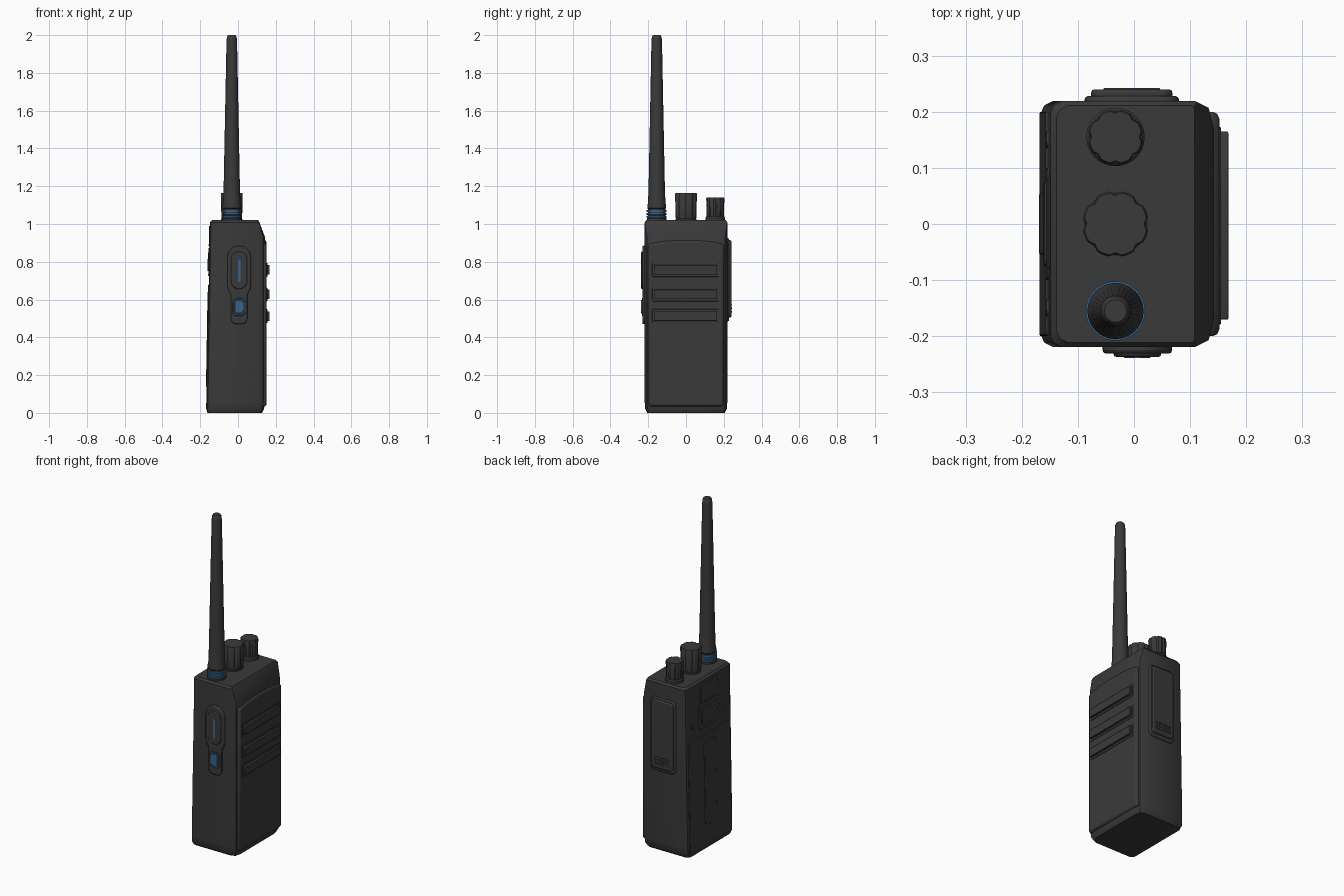
import bpy, bmesh, math
from math import sin, cos, pi, tau

if "Cube" in bpy.data.objects:
    bpy.data.objects.remove(bpy.data.objects["Cube"])


def material(name, rgb):
    m = bpy.data.materials.new(name)
    m.diffuse_color = (*rgb, 1)
    m.use_nodes = True
    m.node_tree.nodes["Principled BSDF"].inputs["Base Color"].default_value = m.diffuse_color
    return m


DARK = material("charcoal plastic", (0.042, 0.042, 0.042))
BLUE = material("blue accent", (0.035, 0.13, 0.27))


def finish(name, bm, mat, bevel=0.0, seg=2):
    bmesh.ops.recalc_face_normals(bm, faces=bm.faces)
    me = bpy.data.meshes.new(name)
    bm.to_mesh(me)
    bm.free()
    me.materials.append(mat)
    ob = bpy.data.objects.new(name, me)
    bpy.context.collection.objects.link(ob)
    if bevel:
        b = ob.modifiers.new("bevel", 'BEVEL')
        b.width, b.segments, b.limit_method = bevel, seg, 'ANGLE'
        b.angle_limit = math.radians(40)
    bpy.ops.object.select_all(action='DESELECT')
    ob.select_set(True)
    bpy.context.view_layer.objects.active = ob
    bpy.ops.object.shade_smooth_by_angle(angle=math.radians(32))
    return ob


def loft(name, rings, mat, bevel=0.0):
    """Skin closed rings of equal length and cap both ends."""
    bm = bmesh.new()
    vs = [[bm.verts.new(p) for p in r] for r in rings]
    n = len(rings[0])
    for a, b in zip(vs, vs[1:]):
        for i in range(n):
            j = (i + 1) % n
            bm.faces.new((a[i], a[j], b[j], b[i]))
    bm.faces.new(vs[0])
    bm.faces.new(vs[-1])
    return finish(name, bm, mat, bevel)


def lathe(name, profile, cx, cy, mat, n=32, shape=lambda a: 1.0):
    return loft(name, [[(cx + r * shape(tau * i / n) * cos(tau * i / n),
                         cy + r * shape(tau * i / n) * sin(tau * i / n), z)
                        for i in range(n)] for r, z in profile], mat)


def rrect(cu, cv, w, h, r, n=6):
    pts = []
    for k, (su, sv) in enumerate(((1, 1), (-1, 1), (-1, -1), (1, -1))):
        for i in range(n + 1):
            a = pi / 2 * (k + i / n)
            pts.append((cu + su * (w / 2 - r) + r * cos(a), cv + sv * (h / 2 - r) + r * sin(a)))
    return pts


def back_x(z):
    return -0.166 + 0.017 * z


# each side maps (u, v, distance) to space
FRONT = lambda u, v, d: (d, u, v)              # speaker side, +x
LEFT = lambda u, v, d: (u, -d, v)              # talk button side, -y
RIGHT = lambda u, v, d: (u, d, v)              # accessory side, +y
BACK = lambda u, v, d: (back_x(v) - d, u, v)   # battery side, -x


def plate(name, outline, side, d0, d1, mat=DARK, bevel=0.0):
    return loft(name, [[side(u, v, d) for u, v in outline] for d in (d0, d1)], mat, bevel)


# main body: plan outline with chamfered corners, lofted upward
def plan(z, xb, xf, hy, cf):
    half = [(xb, hy - 0.02), (xb + 0.006, hy - 0.007), (xb + 0.02, hy),
            (xf - 0.035 * cf, hy), (xf - 0.01 * cf, hy - 0.012 * cf), (xf, hy - 0.05 * cf)]
    return [(x, y, z) for x, y in half] + [(x, -y, z) for x, y in reversed(half)]


loft("body", [plan(0, -0.162, 0.128, 0.205, 0.9),
              plan(0.02, -0.167, 0.138, 0.216, 1),
              plan(0.06, -0.165, 0.143, 0.219, 1),
              plan(0.93, back_x(0.93), 0.143, 0.219, 1),
              plan(1.008, back_x(1.0), 0.114, 0.219, 0.15),
              plan(1.02, -0.138, 0.108, 0.211, 0.15)], DARK)

# speaker panel with arched top
arch = [(0.2 * cos(pi * i / 16), 0.885 + 0.03 * sin(pi * i / 16)) for i in range(17)]
plate("front_panel", [(-0.2, 0.035), (0.2, 0.035)] + arch, FRONT, 0.115, 0.152, bevel=0.014)

# speaker bars
for i, z in enumerate((0.757, 0.627, 0.512)):
    plate(f"speaker_bar_frame_{i}", rrect(-0.003, z, 0.352, 0.074, 0.006, 2), FRONT, 0.14, 0.155, bevel=0.002)
    plate(f"speaker_bar_{i}", rrect(-0.003, z, 0.335, 0.05, 0.003, 2), FRONT, 0.14, 0.168, bevel=0.002)

# talk button housing: wide above, narrow below
right = [(0.03 * cos(a) + 0.013, 0.5 + 0.03 * sin(a)) for a in [-pi / 2 + pi / 12 * i for i in range(7)]]
right += [(0.043, 0.615), (0.047, 0.635), (0.059, 0.655), (0.062, 0.675)]
right += [(0.062 * cos(pi / 16 * i), 0.823 + 0.062 * sin(pi / 16 * i)) for i in range(9)]
key = [(u + 0.006, v) for u, v in right] + [(0.006 - u, v) for u, v in reversed(right[:-1])]
plate("talk_button_housing", key, LEFT, 0.21, 0.231, bevel=0.006)
plate("talk_button", rrect(0.006, 0.755, 0.085, 0.2, 0.042), LEFT, 0.22, 0.237, bevel=0.005)
plate("talk_button_stripe", rrect(0.006, 0.752, 0.014, 0.12, 0.006), LEFT, 0.23, 0.2385, BLUE)
plate("side_button_rim", rrect(0.006, 0.56, 0.07, 0.095, 0.025), LEFT, 0.22, 0.234, bevel=0.003)
plate("side_button", rrect(0.006, 0.562, 0.048, 0.07, 0.018), LEFT, 0.22, 0.239, BLUE, 0.003)

# accessory socket cover
plate("socket_cover_base", rrect(-0.004, 0.705, 0.168, 0.44, 0.03), RIGHT, 0.21, 0.228, bevel=0.006)
plate("socket_cover", rrect(-0.004, 0.71, 0.145, 0.41, 0.022), RIGHT, 0.22, 0.24, bevel=0.006)
for i in range(3):
    plate(f"socket_cover_grip_{i}", rrect(-0.004, 0.535 + 0.018 * i, 0.1, 0.009, 0.003, 2),
          RIGHT, 0.235, 0.2425, bevel=0.0015)

# battery back, latch and clip rail
plate("battery_panel", rrect(0, 0.35, 0.4, 0.66, 0.015), BACK, -0.01, 0.003, bevel=0.003)
plate("battery_spine", rrect(0, 0.39, 0.11, 0.5, 0.03), BACK, -0.01, 0.006, bevel=0.003)
plate("latch_base", rrect(0, 0.8, 0.2, 0.15, 0.02), BACK, -0.01, 0.004, bevel=0.003)
plate("latch", rrect(0, 0.8, 0.15, 0.1, 0.012), BACK, -0.01, 0.008, bevel=0.003)
plate("clip_rail", rrect(0, 0.935, 0.16, 0.11, 0.006, 2), BACK, -0.01, 0.004, bevel=0.003)
for s in (-1, 1):
    plate(f"latch_screw_{s}", rrect(s * 0.15, 0.77, 0.03, 0.03, 0.015), BACK, -0.01, 0.004, bevel=0.001)

# control knobs with eight scalloped grips
scallop = lambda a: 1 - 0.09 * max(0, cos(8 * a)) ** 1.5
for name, y, r, top in (("channel_knob", 0, 0.059, 1.165), ("volume_knob", 0.155, 0.049, 1.14)):
    lathe(name + "_collar", [(r * 0.95, 1.01), (r * 0.95, 1.026), (r * 0.85, 1.03)], -0.033, y, DARK)
    lathe(name, [(r * 0.93, 1.028), (r * 0.95, 1.035), (r, top - 0.006), (r * 0.95, top)],
          -0.033, y, DARK, 64, scallop)
lathe("volume_knob_skirt", [(0.052, 1.015), (0.052, 1.033), (0.047, 1.04)], -0.033, 0.155, DARK)

# antenna with blue rings at its foot
lathe("antenna", [(0.052, 1.01), (0.052, 1.03), (0.047, 1.034), (0.047, 1.08), (0.05, 1.084),
                  (0.05, 1.092), (0.046, 1.115), (0.043, 1.2), (0.028, 1.965), (0.026, 1.99),
                  (0.02, 2.0)], -0.033, -0.155, DARK)
for i, z in enumerate((1.037, 1.052, 1.067)):
    lathe(f"antenna_ring_{i}", [(0.046, z - 0.004), (0.053, z - 0.003), (0.053, z + 0.006),
                                (0.046, z + 0.007)], -0.033, -0.155, BLUE)
